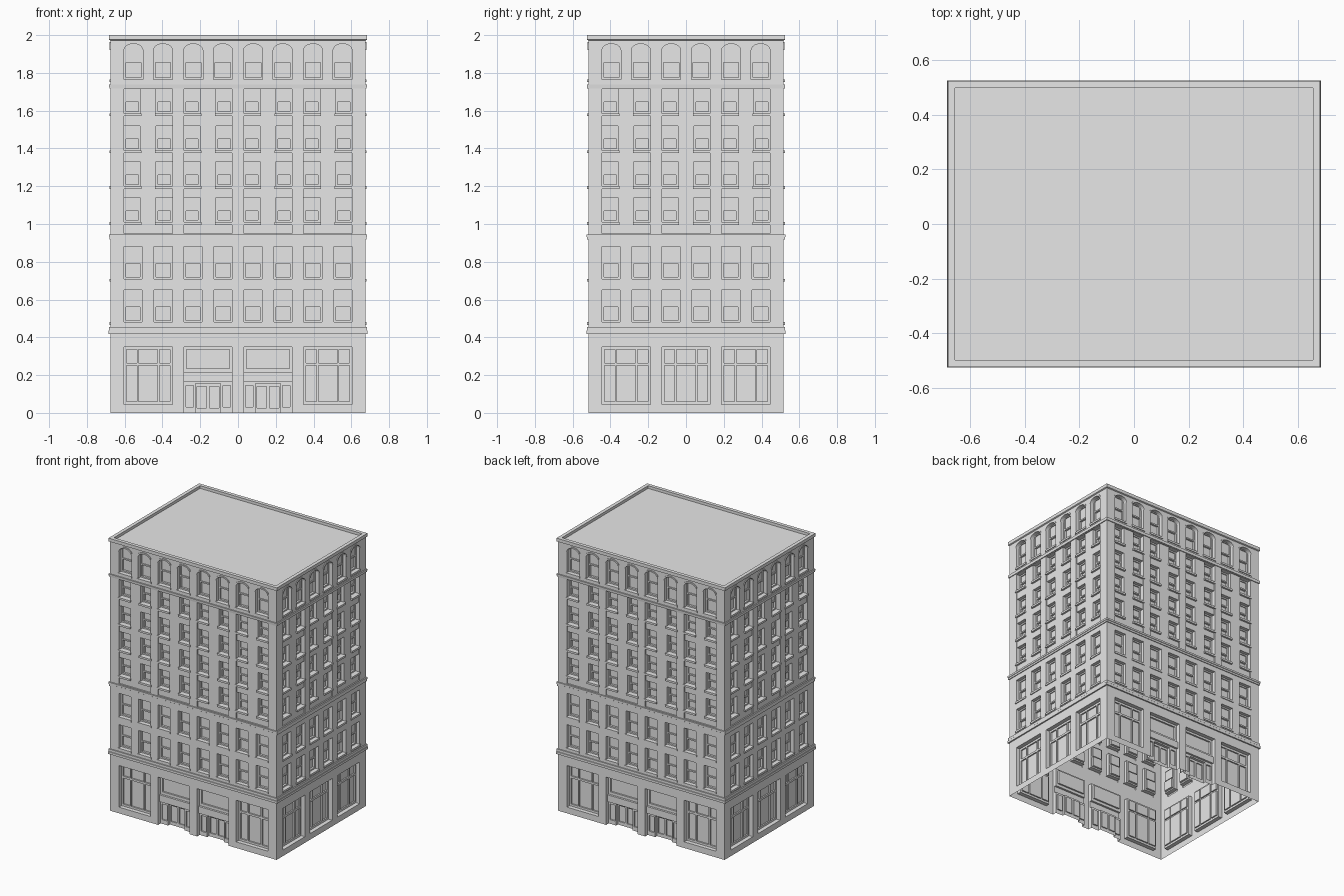
import bpy, bmesh, math
from mathutils import Matrix

old = bpy.data.objects.get("Cube")
if old:
    bpy.data.objects.remove(old, do_unlink=True)

stone = bpy.data.materials.new("pale_grey_stone")
stone.use_nodes = True
grey = (0.8, 0.8, 0.8, 1)
stone.diffuse_color = grey
stone.node_tree.nodes["Principled BSDF"].inputs["Base Color"].default_value = grey

HALF_X, HALF_Y = 0.675, 0.517      # wall planes
BAY = 0.128                        # half width of a bay
PITCH = 0.317                      # spacing of the bays
ROOF_Z = 1.98


def finish(bm, name, angle=0):
    bm.transform(Matrix.Rotation(angle, 4, 'Z'))
    mesh = bpy.data.meshes.new(name)
    bm.to_mesh(mesh)
    bm.free()
    mesh.materials.append(stone)
    obj = bpy.data.objects.new(name, mesh)
    bpy.context.collection.objects.link(obj)
    return obj


def sash_window(rects, c, half, z0, z1, base=0.0):
    """Recessed double-hung window with a sill; depths grow inward."""
    mid = (z0 + z1) / 2
    rects.append((c - half - 0.006, c + half + 0.006, z0 - 0.014, z0, -0.006))
    rects.append((c - half, c + half, z0, z1, base + 0.025))
    rects.append((c - half + 0.01, c + half - 0.01, mid + 0.005, z1 - 0.01, base + 0.032))
    rects.append((c - half + 0.01, c + half - 0.01, z0 + 0.01, mid - 0.005, base + 0.04))


def shopfront(rects, c):
    """Wide ground-floor window with three lights and a transom."""
    rects.append((c - BAY, c + BAY, 0.045, 0.35, 0.03))
    for a, b in ((-0.115, -0.06), (-0.05, 0.05), (0.06, 0.115)):
        rects.append((c + a, c + b, 0.06, 0.25, 0.04))
        rects.append((c + a, c + b, 0.265, 0.335, 0.04))


def entrance(rects, c):
    """Entry bay with a high window, a canopy beam and a double door."""
    rects.append((c - BAY, c + BAY, 0, 0.35, 0.03))
    rects.append((c - 0.113, c + 0.113, 0.235, 0.335, 0.042))
    rects.append((c - BAY, c + BAY, 0.165, 0.215, 0.015))
    rects.append((c - 0.067, c + 0.067, 0, 0.155, 0.05))
    for s in (-1, 1):
        a, b = sorted((c + s * 0.008, c + s * 0.058))
        rects.append((a, b, 0.025, 0.14, 0.058))
        a, b = sorted((c + s * 0.078, c + s * 0.118))
        rects.append((a, b, 0.03, 0.145, 0.04))


def relief(bm, half, dist, rects):
    """Wall surface whose cells are set back by the last rectangle over them."""
    us = sorted({round(v, 4) for r in rects for v in r[:2]} | {-half, half})
    zs = sorted({round(v, 4) for r in rects for v in r[2:4]} | {0, 2.0})
    depth = [[0.0] * (len(zs) - 1) for _ in us[1:]]
    for a, b, lo, hi, d in rects:
        for i in range(us.index(round(a, 4)), us.index(round(b, 4))):
            for j in range(zs.index(round(lo, 4)), zs.index(round(hi, 4))):
                depth[i][j] = d
    cache = {}

    def quad(*points):
        verts = []
        for u, z, d in points:
            key = (u, z, round(d, 4))
            if key not in cache:
                cache[key] = bm.verts.new((u, d - dist, z))
            verts.append(cache[key])
        bm.faces.new(verts)

    for i, (a, b) in enumerate(zip(us, us[1:])):
        for j, (lo, hi) in enumerate(zip(zs, zs[1:])):
            d = depth[i][j]
            quad((a, lo, d), (b, lo, d), (b, hi, d), (a, hi, d))
            if i + 2 < len(us) and depth[i + 1][j] != d:
                e = depth[i + 1][j]
                quad((b, lo, d), (b, lo, e), (b, hi, e), (b, hi, d))
            if j + 2 < len(zs) and depth[i][j + 1] != d:
                e = depth[i][j + 1]
                quad((a, hi, d), (b, hi, d), (b, hi, e), (a, hi, e))


def arch_head(bm, dist, c, half, spring, rise, top):
    """Fills the square top of an opening down to an arch, with a raised hood."""
    n = 10

    def arc(r, d, lift=0.0):
        return [bm.verts.new((c + r * math.cos(math.pi * (1 - k / n)), d - dist,
                              spring + lift + rise * math.sin(math.pi * k / n)))
                for k in range(n + 1)]

    def strip(p, q):
        for k in range(n):
            bm.faces.new((p[k], p[k + 1], q[k + 1], q[k]))

    edge = arc(half, 0)
    corners = [bm.verts.new((c + s * half, -dist, top)) for s in (1, -1)]
    bm.faces.new(edge + corners)
    strip(arc(half, 0.035), edge)
    inner, outer = arc(half, -0.005), arc(half + 0.006, -0.005, 0.01)
    strip(inner, outer)
    strip(outer, arc(half + 0.006, 0, 0.01))
    strip(arc(half, 0), inner)


def facade(name, half, dist, count, doors, angle):
    bm = bmesh.new()
    rects = []
    arches = []
    for k in range(count):
        c = (k - (count - 1) / 2) * PITCH
        if k in doors:
            entrance(rects, c)
        else:
            shopfront(rects, c)
        # shallow bay between the piers of the upper floors
        rects.append((c - BAY, c + BAY, 0.95, 1.715, 0.008))
        for s in (-1, 1):
            for z in (0.48, 0.71):
                sash_window(rects, c + s * 0.08, 0.048, z, z + 0.17)
            for z in (1.01, 1.2, 1.39, 1.585):
                sash_window(rects, c + s * 0.085, 0.043, z, z + 0.13, 0.008)
            sash_window(rects, c + s * 0.078, 0.05, 1.765, 1.957)
            arches.append(c + s * 0.078)
    relief(bm, half, dist, rects)
    for c in arches:
        arch_head(bm, dist, c, 0.05, 1.92, 0.034, 1.957)
    finish(bm, name, angle)


def ring(name, profile, cap=False):
    """Sweeps (offset, height) points around the building's rectangle."""
    bm = bmesh.new()
    loops = []
    for off, z in profile:
        x, y = HALF_X + off, HALF_Y + off
        loops.append([bm.verts.new((sx * x, sy * y, z))
                      for sx, sy in ((-1, -1), (1, -1), (1, 1), (-1, 1))])
    for low, high in zip(loops, loops[1:]):
        for k in range(4):
            m = (k + 1) % 4
            bm.faces.new((low[k], low[m], high[m], high[k]))
    if cap:
        bm.faces.new(loops[-1])
    finish(bm, name)


# Walls
facade("front_wall", HALF_X, HALF_Y, 4, (1, 2), 0)
facade("right_wall", HALF_Y, HALF_X, 3, (), math.pi / 2)
facade("back_wall", HALF_X, HALF_Y, 4, (1, 2), math.pi)
facade("left_wall", HALF_Y, HALF_X, 3, (), -math.pi / 2)

# Belt courses
ring("lower_belt", [(0, 0.418), (0.01, 0.418), (0.01, 0.435), (0.008, 0.437),
                    (0.008, 0.455), (0, 0.455)])
ring("middle_belt", [(0, 0.917), (0.006, 0.917), (0.006, 0.93), (0.009, 0.932),
                     (0.009, 0.945), (0, 0.945)])
ring("upper_belt", [(0, 1.718), (0.006, 1.718), (0.008, 1.738), (0, 1.738)])

# Parapet coping and roof
ring("parapet_and_roof", [(0, 1.972), (0.008, 1.976), (0.008, 2), (-0.018, 2),
                          (-0.018, ROOF_Z)], cap=True)
